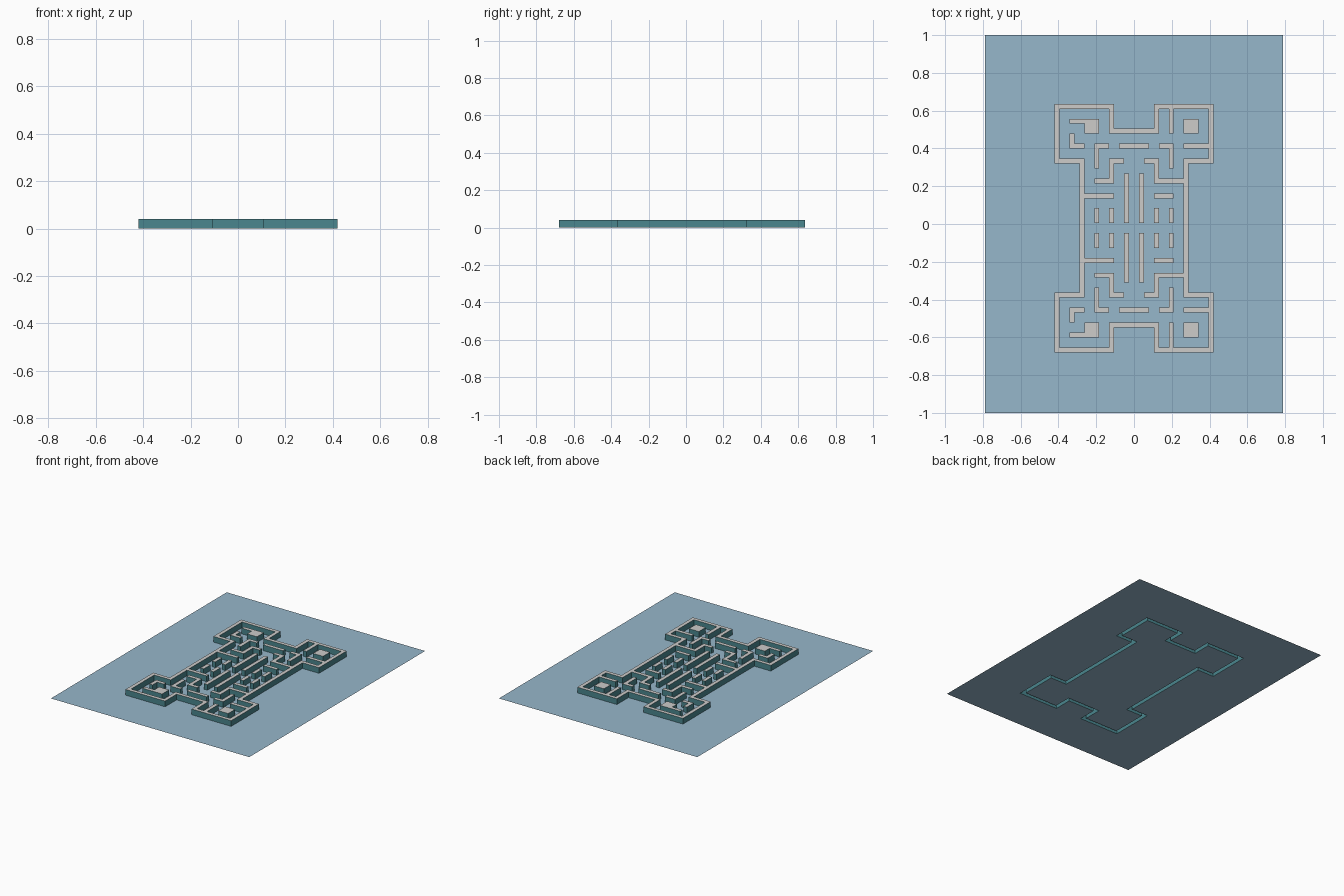
import bpy, bmesh, math

if "Cube" in bpy.data.objects:
    bpy.data.objects.remove(bpy.data.objects["Cube"])

U = 0.0263            # one wall thickness = one plan cell
COLS, ROWS = 32, 50   # plan size in cells
TOP = 0.636           # y of the back edge of the plan
HEIGHT = 0.041
HALF_W, HALF_L = 0.79, 1.0


def material(name, rgb):
    m = bpy.data.materials.new(name)
    lin = [c / 12.92 if c <= 0.04045 else ((c + 0.055) / 1.055) ** 2.4
           for c in (v / 255 for v in rgb)]
    m.diffuse_color = (*lin, 1)
    m.use_nodes = True
    m.node_tree.nodes["Principled BSDF"].inputs["Base Color"].default_value = m.diffuse_color
    return m


TEAL = material("teal wall sides", (74, 134, 142))
GREY = material("light grey wall tops", (205, 204, 202))
BLUE = material("pale blue ground", (150, 183, 203))


def cells(rects):
    """Plan cells covered by (x0, row0, x1, row1), mirrored front to back."""
    out = set()
    for x0, r0, x1, r1 in rects:
        for x in range(x0, x1):
            for r in range(r0, r1):
                out |= {(x, r), (x, ROWS - 1 - r)}
    return out


def px(i):
    return -HALF_W if i < 0 else HALF_W if i > COLS else (i - COLS / 2) * U


def py(j):
    return HALF_L if j < 0 else -HALF_L if j > ROWS else TOP - j * U


def finish(name, bm, mats):
    bmesh.ops.remove_doubles(bm, verts=bm.verts[:], dist=1e-5)
    bmesh.ops.dissolve_limit(bm, angle_limit=math.radians(1),
                             verts=bm.verts[:], edges=bm.edges[:])
    me = bpy.data.meshes.new(name)
    bm.to_mesh(me)
    bm.free()
    for m in mats:
        me.materials.append(m)
    bpy.context.collection.objects.link(bpy.data.objects.new(name, me))


def add_face(bm, pts, index=0):
    bm.faces.new([bm.verts.new(p) for p in pts]).material_index = index


def build_walls(name, filled, neighbours=frozenset()):
    """Raise cells into walls: grey on top, teal on exposed sides."""
    bm = bmesh.new()
    for x, r in filled:
        a, b, c, d = [(px(i), py(j)) for i, j in
                      ((x, r + 1), (x + 1, r + 1), (x + 1, r), (x, r))]
        add_face(bm, [(*p, HEIGHT) for p in (a, b, c, d)], 1)
        for p, q, n in ((a, b, (x, r + 1)), (b, c, (x + 1, r)),
                        (c, d, (x, r - 1)), (d, a, (x - 1, r))):
            if n not in filled and n not in neighbours:
                add_face(bm, [(*p, 0), (*q, 0), (*q, HEIGHT), (*p, HEIGHT)])
    finish(name, bm, [TEAL, GREY])


# Outer wall: the border cells of the stepped footprint
footprint = cells([(0, 0, 12, 12), (20, 0, 32, 12), (5, 5, 27, 25)])
ring = {(x, r) for x, r in footprint
        if any((x + i, r + j) not in footprint
               for i in (-1, 0, 1) for j in (-1, 0, 1))}
build_walls("outer_wall", ring)

# Inner walls, back half only (mirrored to the front)
inner = cells([
    (3, 3, 9, 4), (6, 3, 9, 6), (3, 6, 4, 9), (3, 8, 6, 9),        # left room
    (26, 3, 29, 6), (23, 1, 24, 6), (26, 8, 31, 9),                # right room
    (13, 8, 19, 9), (8, 8, 11, 9), (8, 8, 9, 13),                  # hall
    (21, 8, 24, 9), (23, 8, 24, 13),
    (11, 11, 14, 12), (11, 11, 12, 16), (8, 15, 12, 16),           # hooks
    (18, 11, 21, 12), (20, 11, 21, 16), (20, 15, 26, 16),
    (6, 18, 12, 19), (20, 18, 24, 19),                             # side bars
    (14, 14, 15, 24), (17, 14, 18, 24),                            # long bars
    (8, 21, 9, 24), (11, 21, 12, 24), (20, 21, 21, 24), (23, 21, 24, 24),
])
build_walls("inner_walls", inner - ring, ring)

# Ground sheet, open beneath the hollow outer wall
bm = bmesh.new()
for x in range(-1, COLS + 1):
    for r in range(-1, ROWS + 1):
        if (x, r) not in ring:
            add_face(bm, [(px(i), py(j), 0) for i, j in
                          ((x, r + 1), (x + 1, r + 1), (x + 1, r), (x, r))])
finish("ground_sheet", bm, [BLUE])
